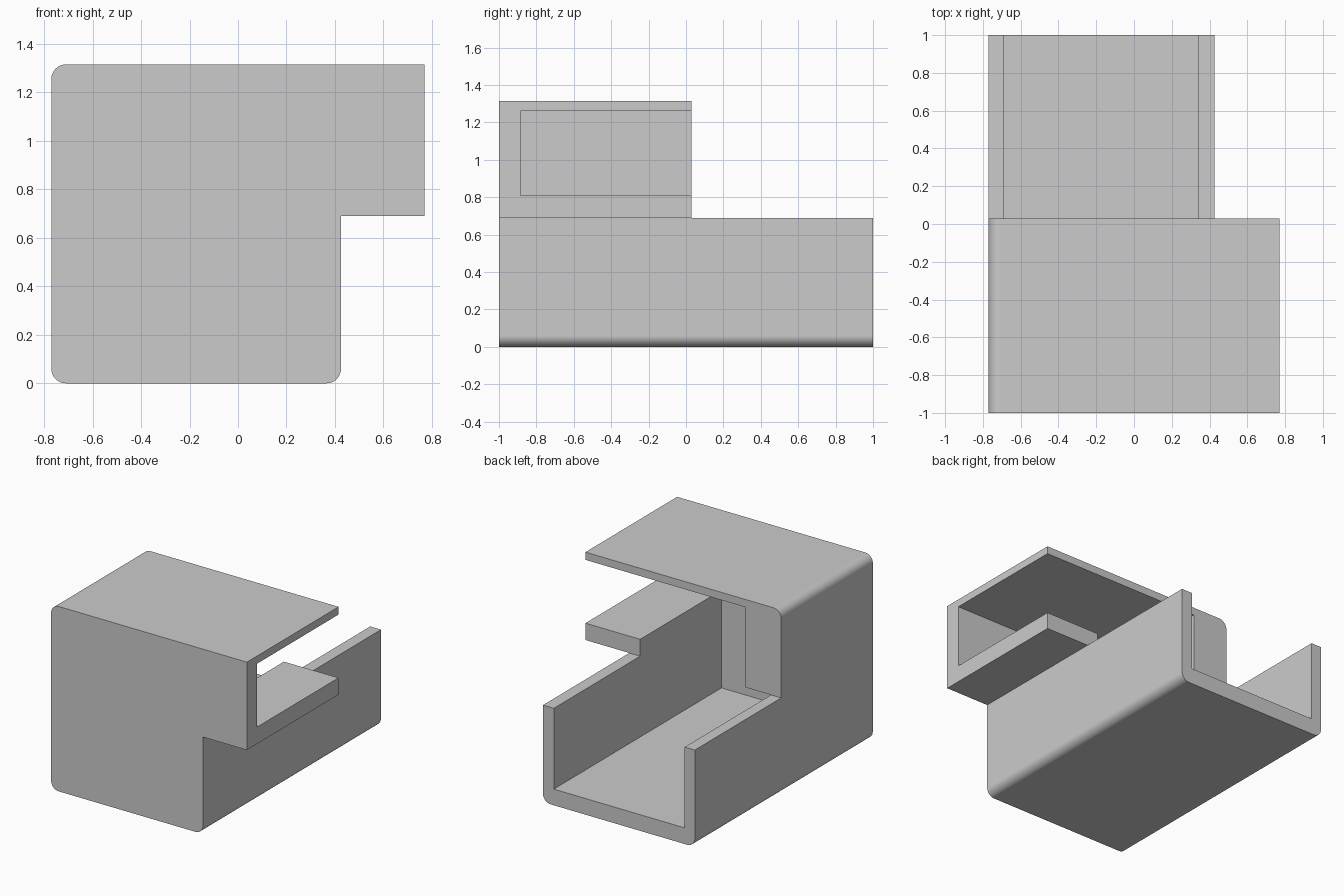
import bpy
import math

if "Cube" in bpy.data.objects:
    bpy.data.objects.remove(bpy.data.objects["Cube"], do_unlink=True)

grey = bpy.data.materials.new("plain_grey")
grey.use_nodes = True
colour = (0.6, 0.6, 0.6, 1)
grey.diffuse_color = colour
grey.node_tree.nodes["Principled BSDF"].inputs["Base Color"].default_value = colour


def arc(cx, cz, start, radius=0.06, steps=8):
    """Quarter circle of profile points, counter-clockwise from start degrees."""
    angles = [math.radians(start + 90 * i / steps) for i in range(steps + 1)]
    return [(cx + radius * math.cos(a), cz + radius * math.sin(a)) for a in angles]


def extrude(name, profile, y0, y1):
    """Prism with an x-z profile, running from y0 to y1."""
    n = len(profile)
    verts = [(x, y, z) for y in (y0, y1) for x, z in profile]
    faces = [tuple(range(n)), tuple(reversed(range(n, 2 * n)))]
    faces += [(i, i + n, (i + 1) % n + n, (i + 1) % n) for i in range(n)]
    mesh = bpy.data.meshes.new(name)
    mesh.from_pydata(verts, [], faces)
    mesh.materials.append(grey)
    obj = bpy.data.objects.new(name, mesh)
    bpy.context.collection.objects.link(obj)
    return obj


left, right, notch, top, rim = -0.77, 0.77, 0.425, 1.315, 0.69
r = 0.06

# Outer body: rounded block with a step under its overhanging side
outline = arc(left + r, r, 180) + arc(notch - r, r, 270)
outline += [(notch, rim), (right, rim), (right, top)]
outline += arc(left + r, top - r, 90)
body = extrude("channel_bracket", outline, -1, 1)

# Rear cut: leaves only the low trough behind the tall section
rear_cutter = extrude("rear_cutter", [(-1, rim), (1, rim), (1, 1.5), (-1, 1.5)], 0.03, 1.1)

# Cavity: trough channel, side window above the shelf, thick upper side wall
cavity = [(-0.69, 0.115), (0.34, 0.115), (0.34, 0.81), (1, 0.81),
          (1, 1.26), (-0.49, 1.26), (-0.49, rim), (-0.69, rim)]
cavity_cutter = extrude("cavity_cutter", cavity, -0.885, 1.2)

bpy.ops.object.select_all(action="DESELECT")
body.select_set(True)
bpy.context.view_layer.objects.active = body
for cutter in (rear_cutter, cavity_cutter):
    cutter.hide_render = True
    cut = body.modifiers.new(cutter.name, "BOOLEAN")
    cut.operation = "DIFFERENCE"
    cut.solver = "EXACT"
    cut.object = cutter
    bpy.ops.object.modifier_apply(modifier=cut.name)
    bpy.data.objects.remove(cutter, do_unlink=True)

# Smooth rounded corners, flat faces elsewhere
bpy.ops.object.shade_smooth_by_angle(angle=math.radians(30))
weighted = body.modifiers.new("flat_faces", "WEIGHTED_NORMAL")
weighted.keep_sharp = True
